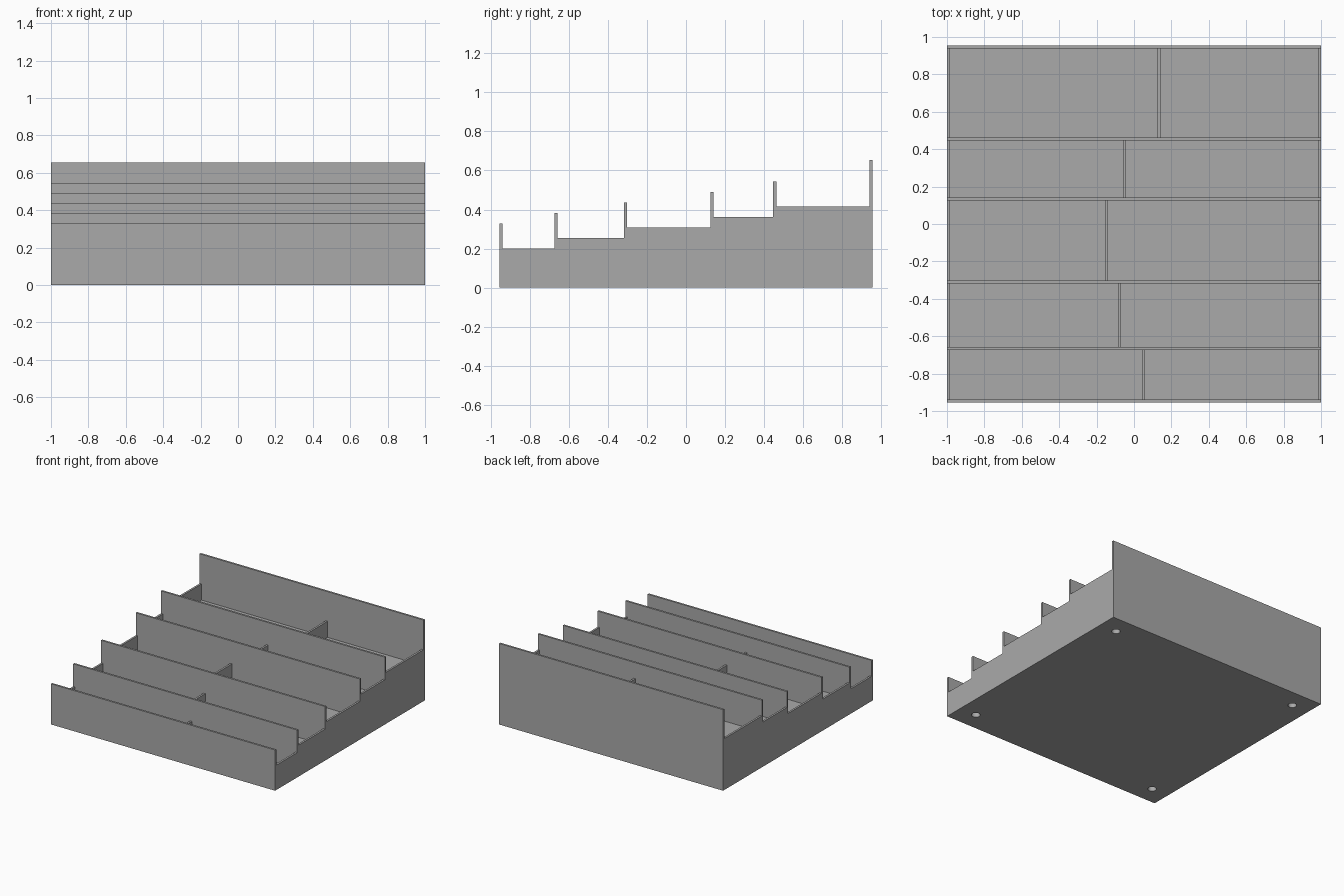
import bpy, bmesh, math

if "Cube" in bpy.data.objects:
    bpy.data.objects.remove(bpy.data.objects["Cube"])

T = 0.016                      # wall thickness
HALF_X, HALF_Y = 1.0, 0.955
STEP = 0.0537                  # rise per tier
SIDE, FLOOR, FRONT = 0.2, 0.07, 0.328   # first-tier heights
BACK_TOP = 0.654
WALL_Y = [-0.955, -0.673, -0.317, 0.125, 0.446, 0.939]   # front face of each cross wall
DIVIDER_X = [0.051, -0.078, -0.147, -0.051, 0.134]       # divider centre per tier

grey = bpy.data.materials.new("grey")
grey.diffuse_color = (0.4, 0.4, 0.4, 1)
grey.use_nodes = True
grey.node_tree.nodes["Principled BSDF"].inputs["Base Color"].default_value = grey.diffuse_color


def make_object(name, bm):
    bmesh.ops.recalc_face_normals(bm, faces=bm.faces)
    mesh = bpy.data.meshes.new(name)
    bm.to_mesh(mesh)
    bm.free()
    obj = bpy.data.objects.new(name, mesh)
    mesh.materials.append(grey)
    bpy.context.collection.objects.link(obj)
    return obj


def add_box(bm, lo, hi):
    verts = bmesh.ops.create_cube(bm, size=1)["verts"]
    for v in verts:
        v.co = [(a + b) / 2 + c * (b - a) for a, b, c in zip(lo, hi, v.co)]


# Stepped tray body: side profile extruded across the width
profile = [(-HALF_Y, 0)]
for i, y in enumerate(WALL_Y):
    top = BACK_TOP if i == 5 else FRONT + STEP * i
    profile += [(y, top), (y + T, top)]
    if i < 5:
        level = SIDE + STEP * i
        profile += [(y + T, level), (WALL_Y[i + 1], level)]
profile.append((HALF_Y, 0))

bm = bmesh.new()
face = bm.faces.new([bm.verts.new((-HALF_X, y, z)) for y, z in profile])
ext = bmesh.ops.extrude_face_region(bm, geom=[face])
bmesh.ops.translate(bm, vec=(2 * HALF_X, 0, 0),
                    verts=[g for g in ext["geom"] if isinstance(g, bmesh.types.BMVert)])
tray = make_object("tiered_tray", bm)

# Pockets: two per tier, leaving side walls, divider and floor
bm = bmesh.new()
for i, dx in enumerate(DIVIDER_X):
    y0, y1 = WALL_Y[i] + T, WALL_Y[i + 1]
    z0, z1 = FLOOR + STEP * i, SIDE + STEP * i + 0.02
    for x0, x1 in ((-HALF_X + T, dx - T / 2), (dx + T / 2, HALF_X - T)):
        add_box(bm, (x0, y0, z0), (x1, y1, z1))
pockets = make_object("pocket_cutter", bm)

# Round recesses under the four corners
bm = bmesh.new()
for sx in (-1, 1):
    for sy in (-1, 1):
        hole = bmesh.ops.create_cone(bm, cap_ends=True, segments=32, radius1=0.032,
                                     radius2=0.032, depth=0.08)["verts"]
        bmesh.ops.translate(bm, verts=hole,
                            vec=(sx * (HALF_X - 0.15), sy * (HALF_Y - 0.15), 0))
recesses = make_object("recess_cutter", bm)

for cutter in (pockets, recesses):
    mod = tray.modifiers.new(cutter.name, "BOOLEAN")
    mod.operation = "DIFFERENCE"
    mod.solver = "EXACT"
    mod.object = cutter
    cutter.hide_render = True
    cutter.display_type = "WIRE"
